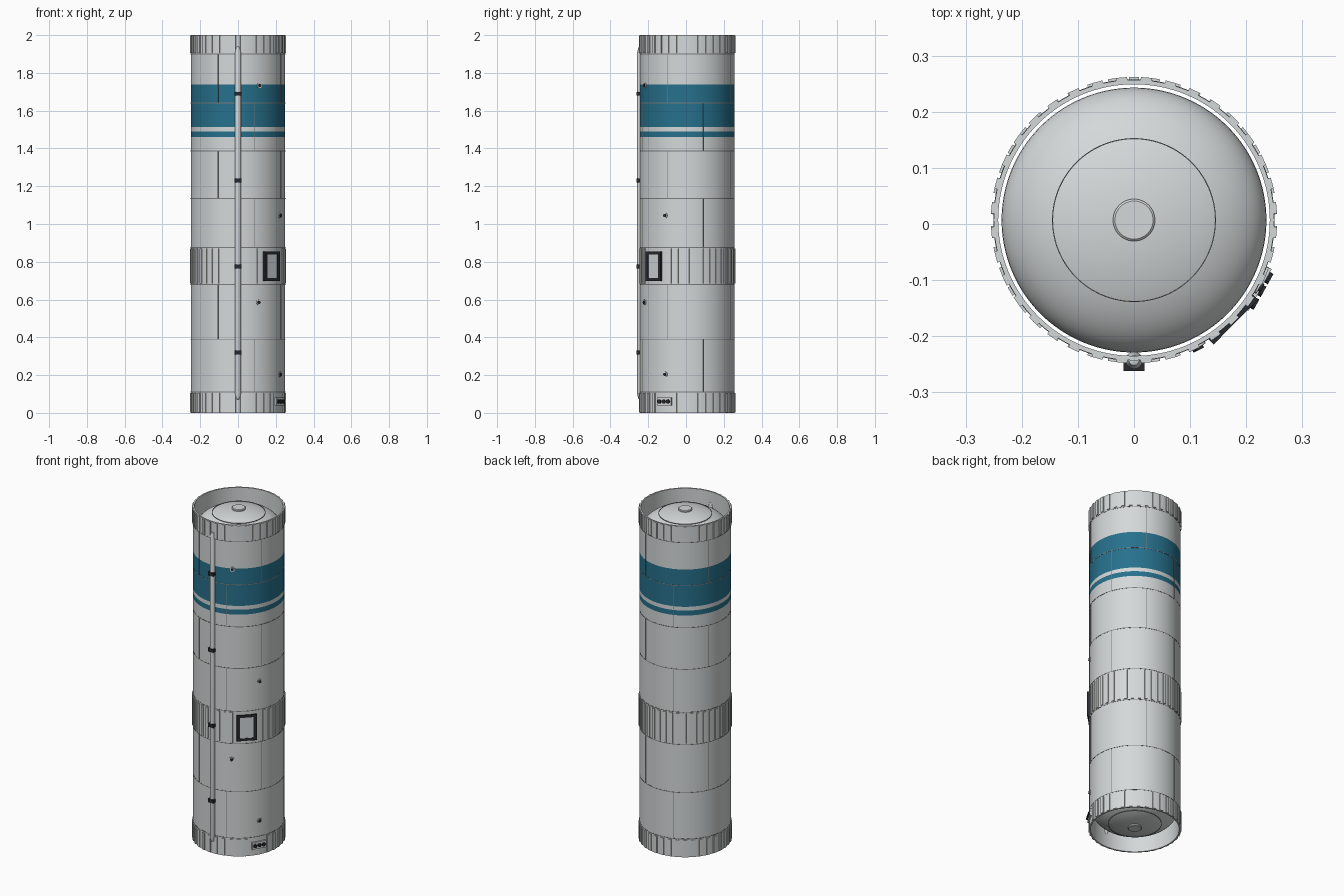
import bpy, bmesh
from math import radians, cos, sin, pi, sqrt
from mathutils import Matrix

cube = bpy.data.objects.get("Cube")
if cube:
    bpy.data.objects.remove(cube, do_unlink=True)

CY = 0.007      # body axis sits slightly behind the centre
R = 0.25        # outer skin radius


def material(name, rgb):
    m = bpy.data.materials.new(name)
    m.use_nodes = True
    color = (*rgb, 1.0)
    m.diffuse_color = color
    bsdf = next(n for n in m.node_tree.nodes if n.type == 'BSDF_PRINCIPLED')
    bsdf.inputs["Base Color"].default_value = color
    return m


WHITE = material("pale_grey_paint", (0.66, 0.69, 0.69))
TEAL = material("teal_paint", (0.02, 0.165, 0.265))
SEAM = material("seam_grey", (0.2, 0.21, 0.21))
BLACK = material("black_trim", (0.02, 0.023, 0.028))


def finish(bm, name, mats, smooth=False):
    bmesh.ops.recalc_face_normals(bm, faces=bm.faces)
    mesh = bpy.data.meshes.new(name)
    bm.to_mesh(mesh)
    bm.free()
    for m in mats:
        mesh.materials.append(m)
    obj = bpy.data.objects.new(name, mesh)
    bpy.context.collection.objects.link(obj)
    obj.location.y = CY
    if smooth:
        bpy.ops.object.select_all(action='DESELECT')
        obj.select_set(True)
        bpy.context.view_layer.objects.active = obj
        bpy.ops.object.shade_smooth_by_angle(angle=radians(35))
    return obj


def lathe(name, profile, mats, closed=False, segs=128, rule=None, center=(0, 0)):
    """Revolve (radius, z) points about a vertical axis."""
    bm = bmesh.new()
    pts = [bm.verts.new((r, 0, z)) for r, z in profile]
    pairs = list(zip(pts, pts[1:])) + ([(pts[-1], pts[0])] if closed else [])
    edges = [bm.edges.new(p) for p in pairs]
    bmesh.ops.spin(bm, geom=pts + edges, cent=(0, 0, 0), axis=(0, 0, 1),
                   angle=2 * pi, steps=segs, use_merge=True)
    bmesh.ops.remove_doubles(bm, verts=bm.verts, dist=0.00001)
    if rule:
        for f in bm.faces:
            f.material_index = rule(f.calc_center_median())
    bmesh.ops.translate(bm, verts=bm.verts, vec=(*center, 0))
    return finish(bm, name, mats, True)


def radial(angle, r, z):
    return Matrix.Rotation(radians(angle), 4, 'Z') @ Matrix.Translation((r, 0, z))


def boxes(name, spots, outer, depth, width, height, mat, shift=0):
    """Boxes facing outwards at (angle, z) spots; shift slides them sideways."""
    bm = bmesh.new()
    for angle, z in spots:
        m = radial(angle, outer - depth / 2, z) @ Matrix.Translation((0, shift, 0))
        bmesh.ops.create_cube(bm, size=1, matrix=m @ Matrix.Diagonal((depth, width, height, 1)))
    return finish(bm, name, [mat])


def studs(name, spots, outer, depth, radius, mat, shifts=(0,)):
    """Short cylinders pointing outwards."""
    bm = bmesh.new()
    for angle, z in spots:
        for s in shifts:
            m = radial(angle, outer - depth / 2, z) @ Matrix.Translation((0, s, 0))
            bmesh.ops.create_cone(bm, cap_ends=True, segments=16, radius1=radius,
                                  radius2=radius, depth=depth,
                                  matrix=m @ Matrix.Rotation(pi / 2, 4, 'Y'))
    return finish(bm, name, [mat], True)


# Outer shell: open tube with painted bands
bands = [1.46, 1.49, 1.513, 1.738]


def paint(c):
    outside = c.x ** 2 + c.y ** 2 > 0.246 ** 2
    return int(outside and (bands[0] < c.z < bands[1] or bands[2] < c.z < bands[3]))


shell = [(R, z) for z in [0, *bands, 2]] + [(0.242, 2), (0.242, 0)]
lathe("outer_shell", shell, [WHITE, TEAL], closed=True, rule=paint)

# Inner tank with a shallow dome at each end
TANK_R, DOME_H, BASE = 0.236, 0.118, 0.132
dome = [(TANK_R * sin(a), DOME_H * cos(a)) for a in (pi / 2 * i / 16 for i in range(17))]
lower = [(r, BASE - h) for r, h in dome]
upper = [(r, 2 - BASE + h) for r, h in reversed(dome)]
lathe("inner_tank", lower + upper, [WHITE])

# Dome weld ring and manhole cover at both ends
ring_r = 0.145
ring_h = DOME_H * sqrt(1 - (ring_r / TANK_R) ** 2)
for end, base, s in (("lower", BASE, -1), ("upper", 2 - BASE, 1)):
    z = base + s * ring_h
    lathe(end + "_dome_weld", [(ring_r - 0.001, z - 0.003), (ring_r + 0.001, z - 0.003),
          (ring_r + 0.001, z + 0.003), (ring_r - 0.001, z + 0.003)], [SEAM], closed=True)
    top = base + s * (DOME_H + 0.008)
    lathe(end + "_manhole_cover", [(0, top), (0.034, top), (0.0375, top - s * 0.003),
          (0.0375, top - s * 0.014)], [WHITE], segs=48)

# Horizontal seams
seams = [0.11, 0.39, 0.68, 0.876, 1.135, 1.386, 1.64, 1.90]
for i, z in enumerate(seams):
    lathe(f"ring_seam_{i + 1}", [(R - 0.002, z - 0.002), (R + 0.0008, z - 0.002),
          (R + 0.0008, z + 0.002), (R - 0.002, z + 0.002)], [SEAM], closed=True)

# Vertical panel seams, staggered from course to course
courses = [(0, 20), (1, -25), (3, 20), (4, -25), (5, 20), (6, -25)]
for i, start in courses:
    z0, z1 = seams[i], seams[i + 1]
    spots = [(start + 90 * k, (z0 + z1) / 2) for k in range(4)]
    boxes(f"panel_seam_{i + 1}", spots, R + 0.0008, 0.003, 0.003, z1 - z0, SEAM)


# Stiffener ribs on both skirts and the middle band
def ribs(name, count, z0, z1, width, gap_angle=None, gap=0):
    angles = [360 * (k + 0.5) / count - 180 for k in range(count)]
    spots = [(a, (z0 + z1) / 2) for a in angles
             if gap_angle is None or abs(a - gap_angle) > gap]
    boxes(name, spots, R + 0.005, 0.01, width, z1 - z0, WHITE)


ribs("lower_skirt_ribs", 36, 0.002, 0.104, 0.02, -29, 13)
ribs("middle_band_ribs", 42, 0.686, 0.870, 0.017, -45, 16)
ribs("upper_skirt_ribs", 36, 1.906, 1.998, 0.02)

# Cable raceway down the front, with clamps
lathe("cable_raceway", [(0, 0.07), (0.009, 0.074), (0.0155, 0.1), (0.0155, 1.91),
      (0.009, 1.936), (0, 1.94)], [WHITE], segs=16, center=(0, -R))
boxes("raceway_clamps", [(-90, z) for z in (0.32, 0.775, 1.23, 1.69)],
      0.269, 0.025, 0.037, 0.02, BLACK)

# Access hatch with a dark frame
HATCH = [(-45, 0.777)]
boxes("hatch_panel", HATCH, 0.254, 0.008, 0.1, 0.14, WHITE)
for side, s in (("left", 1), ("right", -1)):
    boxes(f"hatch_frame_{side}", HATCH, 0.257, 0.012, 0.018, 0.155, BLACK, shift=s * 0.047)
boxes("hatch_frame_rails", [(-45, 0.777 + s * 0.07) for s in (-1, 1)],
      0.2565, 0.011, 0.1, 0.015, BLACK)

# Small sensor ports
ports = [(-63, 1.733), (-28, 1.045), (-64, 0.585), (-28, 0.204)]
studs("port_flanges", ports, 0.254, 0.01, 0.014, WHITE)
studs("port_plugs", ports, 0.259, 0.012, 0.008, BLACK)

# Umbilical connector plate
boxes("connector_plate", [(-29, 0.06)], 0.257, 0.012, 0.085, 0.042, WHITE)
studs("connector_sockets", [(-29, 0.06)], 0.264, 0.014, 0.0105, BLACK, (-0.026, 0, 0.026))
